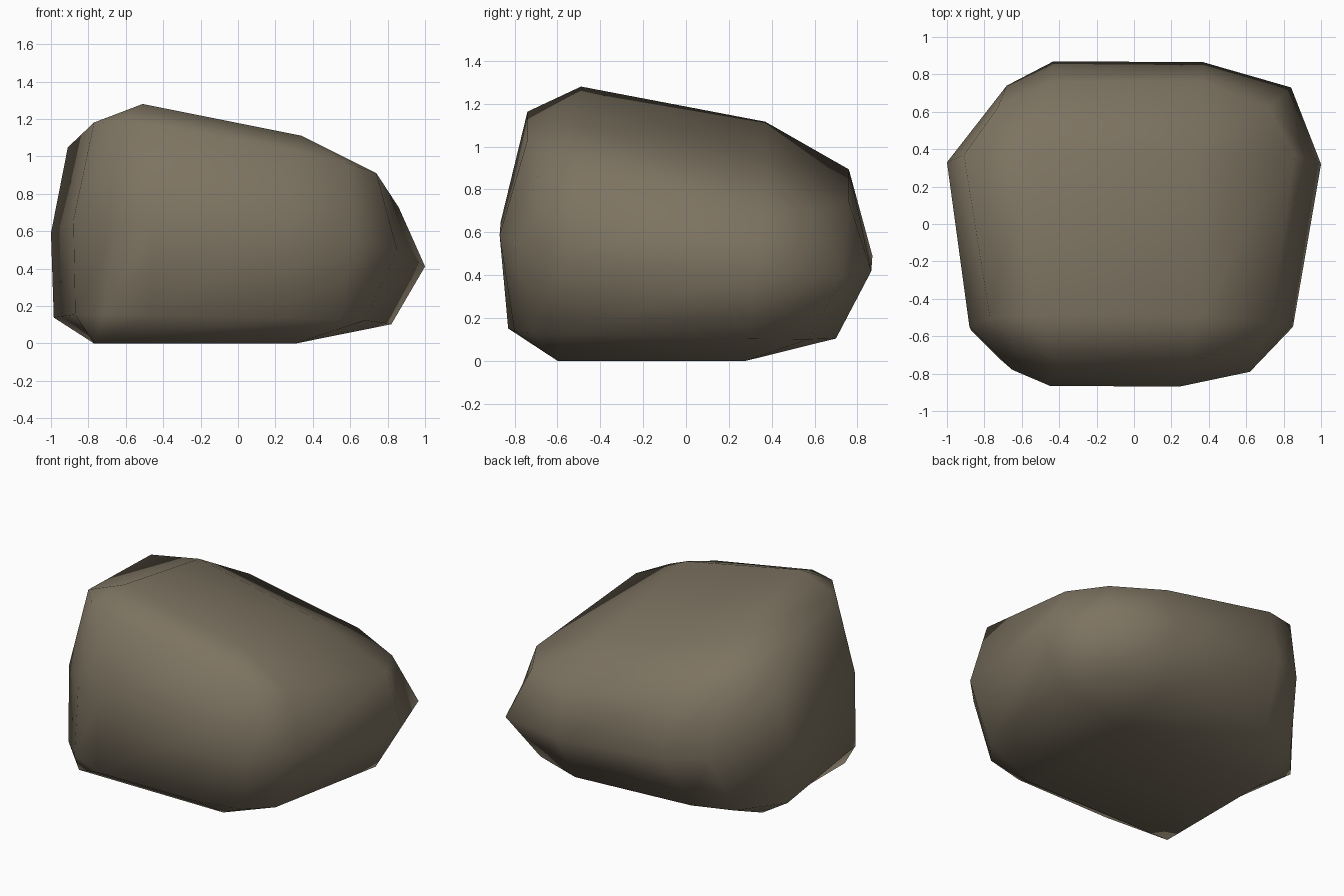
import bpy, bmesh

if "Cube" in bpy.data.objects:
    bpy.data.objects.remove(bpy.data.objects["Cube"])

# Rock skinned over tilted rings: each ring is (height, slope, outline seen from above).
# Outlines run front-left, front-right, back-right, back-left.
# Caps have one point per corner, rings have three (side, corner, side).
bottom = (0.0, 0.0, [(-.77, -.60), (.31, -.60), (.31, .28), (-.77, .28)])
lower = (.125, .02, [(-.87, -.57), (-.72, -.72), (-.47, -.83),
                     (.25, -.80), (.54, -.72), (.68, -.57),
                     (.82, .30), (.69, .57), (.34, .70),
                     (-.50, .66), (-.77, .58), (-.985, .32)])
middle = (.53, .09, [(-.88, -.55), (-.65, -.78), (-.45, -.865),
                     (.24, -.87), (.62, -.79), (.85, -.55),
                     (1.0, .32), (.84, .73), (.37, .865),
                     (-.43, .87), (-.68, .74), (-1.0, .33)])
upper = (.95, .182, [(-.77, -.50), (-.64, -.65), (-.43, -.74),
                     (.29, -.74), (.58, -.66), (.74, -.52),
                     (.86, .37), (.72, .62), (.37, .76),
                     (-.45, .76), (-.73, .62), (-.91, .37)])
top = (1.08, .2, [(-.51, -.49), (.34, -.49), (.34, .37), (-.55, .37)])

bm = bmesh.new()


def add_ring(ring):
    base, slope, outline = ring
    return [bm.verts.new((x, y, base - slope * (x + y))) for x, y in outline]


def add_cap(cap, ring):
    """Close a 12-point ring with a 4-point cap."""
    bm.faces.new(cap)
    for i in range(4):
        a, corner, b = ring[3 * i:3 * i + 3]
        j = (i + 1) % 4
        bm.faces.new((cap[i], a, corner, b))
        bm.faces.new((cap[i], b, ring[3 * j], cap[j]))


# Sides
rings = [add_ring(r) for r in (lower, middle, upper)]
for r0, r1 in zip(rings, rings[1:]):
    for i in range(12):
        j = (i + 1) % 12
        bm.faces.new((r0[i], r0[j], r1[j], r1[i]))

# Flat underside and sloping top
add_cap(add_ring(bottom), rings[0])
add_cap(add_ring(top), rings[-1])
bmesh.ops.recalc_face_normals(bm, faces=bm.faces[:])
for f in bm.faces:
    f.smooth = True

mesh = bpy.data.meshes.new("rock")
bm.to_mesh(mesh)
bm.free()

stone = bpy.data.materials.new("brown_grey_stone")
stone.diffuse_color = (0.205, 0.172, 0.120, 1)
stone.use_nodes = True
stone.node_tree.nodes["Principled BSDF"].inputs["Base Color"].default_value = stone.diffuse_color
mesh.materials.append(stone)
rock = bpy.data.objects.new("rock", mesh)
bpy.context.collection.objects.link(rock)
